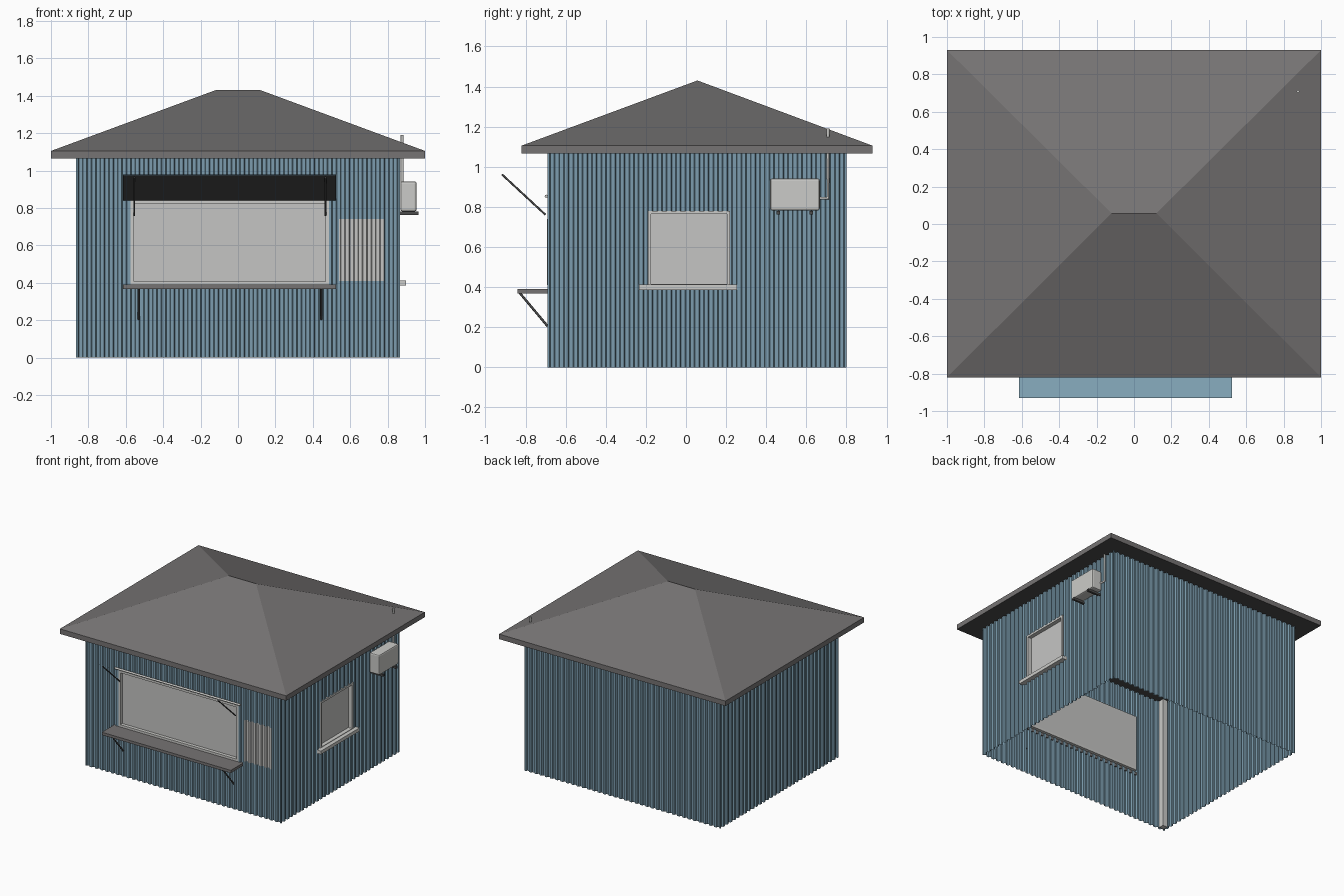
import bpy, bmesh, math
from mathutils import Vector

if "Cube" in bpy.data.objects:
    bpy.data.objects.remove(bpy.data.objects["Cube"])


def material(name, rgb):
    m = bpy.data.materials.new(name)
    m.diffuse_color = (*rgb, 1)
    m.use_nodes = True
    m.node_tree.nodes["Principled BSDF"].inputs["Base Color"].default_value = m.diffuse_color
    return m


BLUE = material("blue cladding", (0.20, 0.335, 0.425))
ROOF = material("roof grey", (0.18, 0.172, 0.172))
DARK = material("dark grey", (0.07, 0.07, 0.07))
LIGHT = material("light grey", (0.60, 0.60, 0.58))
PANE = material("pane grey", (0.56, 0.56, 0.55))
METAL = material("metal grey", (0.22, 0.22, 0.22))


def mesh_object(name, verts, faces, *mats):
    me = bpy.data.meshes.new(name)
    me.from_pydata(verts, [], faces)
    for m in mats:
        me.materials.append(m)
    ob = bpy.data.objects.new(name, me)
    bpy.context.collection.objects.link(ob)
    return ob


def box(name, lo, hi, mat, bevel=0):
    bm = bmesh.new()
    bmesh.ops.create_cube(bm, size=1)
    for v in bm.verts:
        v.co = [(l + h) / 2 + c * (h - l) for l, h, c in zip(lo, hi, v.co)]
    ob = mesh_object(name, [], [], mat)
    bm.to_mesh(ob.data)
    bm.free()
    if bevel:
        mod = ob.modifiers.new("bevel", 'BEVEL')
        mod.width, mod.segments = bevel, 2
    return ob


def rod(name, points, radius, mat, sides=2):
    cu = bpy.data.curves.new(name, 'CURVE')
    cu.dimensions = '3D'
    cu.bevel_depth, cu.bevel_resolution = radius, sides
    cu.use_fill_caps = True
    sp = cu.splines.new('POLY')
    sp.points.add(len(points) - 1)
    for p, co in zip(sp.points, points):
        p.co = (*co, 1)
    cu.materials.append(mat)
    ob = bpy.data.objects.new(name, cu)
    bpy.context.collection.objects.link(ob)
    return ob


# Corrugated sheet: trapezoid waves along u, optional window hole (u0, u1, z0, z1)
X, YF, YB, TOP, DEPTH = 0.865, -0.69, 0.80, 1.075, 0.014


def sheet(name, place, wall, span, z0, z1, mat, hole=None, lift=0):
    a, b = wall
    n = round((b - a) / 0.047)
    pitch = (b - a) / n

    def depth(u):
        t = ((u - a) / pitch) % 1
        return DEPTH * min(1, max(0, (0.3 - abs(t - 0.5)) / 0.1))

    cuts = {round(a + (i + t) * pitch, 5) for i in range(n) for t in (0, .2, .3, .7, .8)}
    cuts |= set(span) | set(hole[:2] if hole else ())
    cuts = sorted(c for c in cuts if span[0] <= c <= span[1])
    verts, faces = [], []
    for u, w in zip(cuts, cuts[1:]):
        pieces = [(z0, z1)]
        if hole and hole[0] < (u + w) / 2 < hole[1]:
            pieces = [(z0, hole[2]), (hole[3], z1)]
        for lo, hi in pieces:
            k = len(verts)
            verts += [place(s, depth(s) - lift, z) for s, z in ((u, lo), (w, lo), (w, hi), (u, hi))]
            faces.append((k, k + 1, k + 2, k + 3))
    ob = mesh_object(name, verts, faces, mat)
    bm = bmesh.new()
    bm.from_mesh(ob.data)
    bmesh.ops.remove_doubles(bm, verts=bm.verts, dist=1e-5)
    bm.to_mesh(ob.data)
    bm.free()


def front(u, d, z): return (u, YF + d, z)
def back(u, d, z): return (-u, YB - d, z)
def right(u, d, z): return (X - d, u, z)
def left(u, d, z): return (-X + d, -u, z)


# Walls
HATCH = (-0.575, 0.487, 0.39, 0.84)
WINDOW = (-0.19, 0.22, 0.40, 0.78)
sheet("front_wall", front, (-X, X), (-X, X), 0, TOP, BLUE, HATCH)
sheet("back_wall", back, (-X, X), (-X, X), 0, TOP, BLUE)
sheet("right_wall", right, (YF, YB), (YF, YB), 0, TOP, BLUE, WINDOW)
sheet("left_wall", left, (-YB, -YF), (-YB, -YF), 0, TOP, BLUE)
sheet("menu_board", front, (-X, X), (0.54, 0.78), 0.41, 0.74, PANE, lift=0.004)
box("corner_post", (-0.848, -0.673, 0), (-0.805, -0.63, 1.065), LIGHT)


# Window frames and panes, set back into the openings
def glazing(name, place, hole, bar, pane_depth):
    u0, u1, z0, z1 = hole

    def part(label, a, b, lo, hi, d0, d1, mat):
        p, q = place(a, d0, lo), place(b, d1, hi)
        box(label, [min(s) for s in zip(p, q)], [max(s) for s in zip(p, q)], mat)

    part(name + "_frame_start", u0, u0 + bar, z0, z1, 0.0, pane_depth, LIGHT)
    part(name + "_frame_end", u1 - bar, u1, z0, z1, 0.0, pane_depth, LIGHT)
    part(name + "_frame_bottom", u0 + bar, u1 - bar, z0, z0 + bar, 0.0, pane_depth, LIGHT)
    part(name + "_frame_top", u0 + bar, u1 - bar, z1 - bar, z1, 0.0, pane_depth, LIGHT)
    part(name + "_pane", u0, u1, z0, z1, pane_depth - 0.008, pane_depth, PANE)


glazing("hatch", front, HATCH, 0.018, 0.035)
glazing("side_window", right, WINDOW, 0.016, 0.04)
box("side_window_sill", (0.83, -0.235, 0.385), (0.897, 0.255, 0.412), LIGHT)

# Hip roof with fascia, dark soffit underneath
E0, E1, RY = -0.82, 0.93, 0.057
corners = [(-1, E0), (1, E0), (1, E1), (-1, E1)]
verts = [(x, y, z) for z in (1.065, 1.105) for x, y in corners]
verts += [(-0.12, RY, 1.43), (0.12, RY, 1.43)]
faces = [(i, (i + 1) % 4, (i + 1) % 4 + 4, i + 4) for i in range(4)]
faces += [(4, 5, 9, 8), (5, 6, 9), (6, 7, 8, 9), (7, 4, 8), (3, 2, 1, 0)]
roof = mesh_object("roof", verts, faces, ROOF, DARK)
for p in roof.data.polygons:
    p.material_index = int(p.normal.z < -0.5)

# Raised hatch flap: blue above, dark below
flap = [(-0.615, -0.93), (0.525, -0.93), (0.525, -0.692), (-0.615, -0.692)]
for name, off, mat in (("flap_top", 0.003, BLUE), ("flap_underside", 0.0, DARK)):
    vs = [(x, y, (0.975 if y < -0.8 else 0.84) + off) for x, y in flap]
    mesh_object(name, vs, [(0, 1, 2, 3) if mat is BLUE else (3, 2, 1, 0)], mat)
rod("flap_hinge", [(-0.60, -0.697, 0.853), (0.51, -0.697, 0.853)], 0.008, LIGHT)

# Serving counter
box("counter", (-0.615, -0.84, 0.368), (0.525, -0.68, 0.39), ROOF)

# Struts for flap and counter
for side, xf, xc in (("left", -0.555, -0.53), ("right", 0.467, 0.445)):
    rod(side + "_flap_strut", [(xf, -0.70, 0.76), (xf, -0.918, 0.962)], 0.005, DARK)
    rod(side + "_counter_strut", [(xc, -0.69, 0.205), (xc, -0.83, 0.372)], 0.006, DARK)

# Air conditioner with brackets and pipe through the roof
box("aircon_body", (0.868, 0.42, 0.782), (0.955, 0.667, 0.942), LIGHT, 0.01)
for name, y in (("front", 0.46), ("back", 0.625)):
    box("aircon_bracket_" + name, (0.85, y - 0.009, 0.762), (0.966, y + 0.009, 0.78), DARK)
rod("aircon_pipe", [(0.877, 0.66, 0.843), (0.877, 0.708, 0.843), (0.877, 0.708, 1.19)], 0.008, LIGHT)
